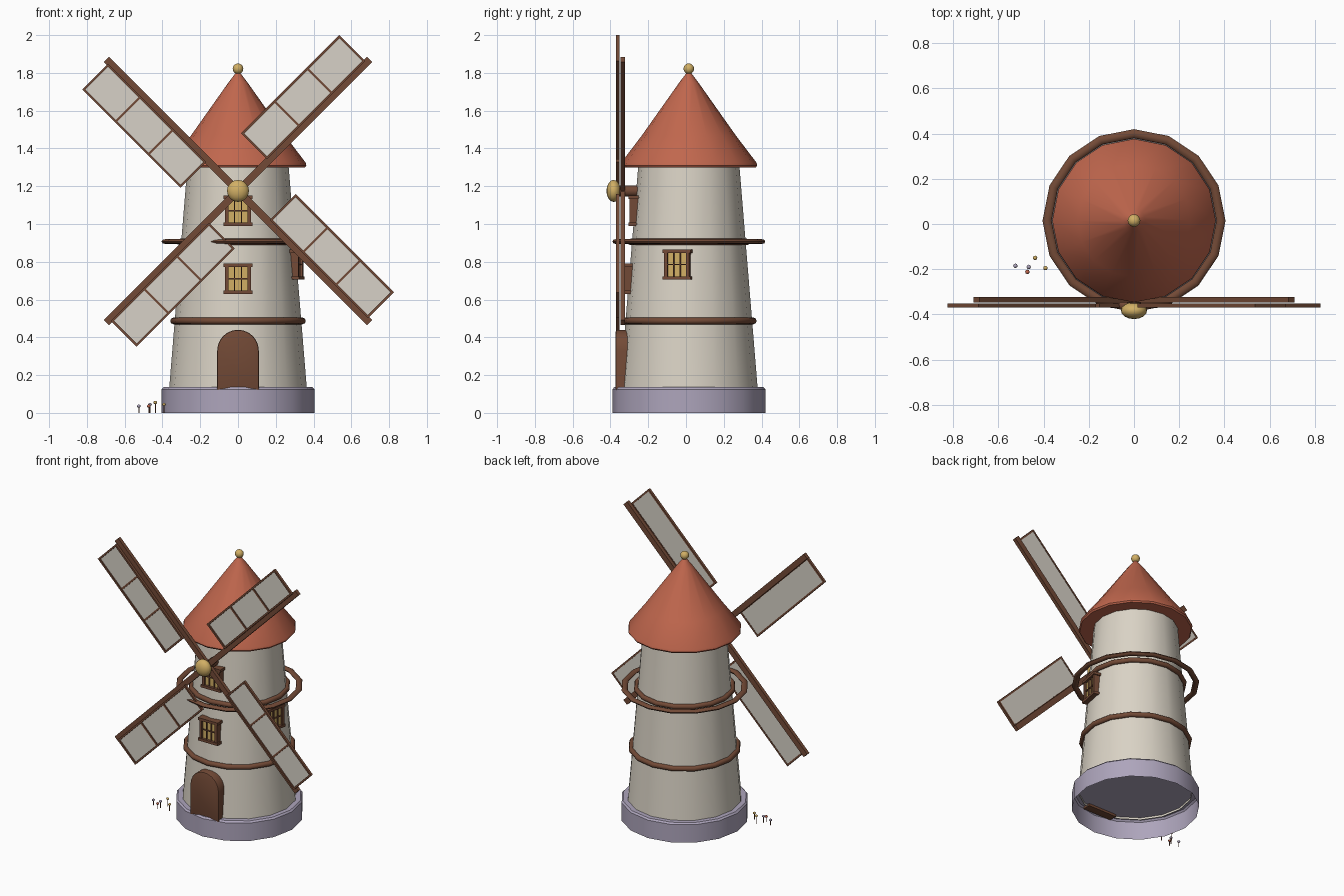
import bpy, bmesh, math
from mathutils import Matrix, Vector

if "Cube" in bpy.data.objects:
    bpy.data.objects.remove(bpy.data.objects["Cube"])

CY = 0.015      # tower axis in y
SIDES = 16


def material(name, rgb):
    m = bpy.data.materials.new(name)
    m.diffuse_color = (*rgb, 1)
    m.use_nodes = True
    m.node_tree.nodes["Principled BSDF"].inputs["Base Color"].default_value = m.diffuse_color
    return m


CREAM = material("cream_plaster", (0.70, 0.65, 0.56))
CLOTH = material("sail_cloth", (0.68, 0.64, 0.57))
RED = material("terracotta", (0.53, 0.135, 0.075))
STONE = material("lavender_stone", (0.42, 0.375, 0.50))
WOOD = material("brown_wood", (0.17, 0.068, 0.037))
GOLD = material("gold", (0.64, 0.43, 0.13))


def finish(name, bm, mat, matrix=None, smooth=None, normals=True):
    if matrix is not None:
        bm.transform(matrix)
    if normals:
        bmesh.ops.recalc_face_normals(bm, faces=bm.faces)
    me = bpy.data.meshes.new(name)
    bm.to_mesh(me)
    bm.free()
    me.materials.append(mat)
    ob = bpy.data.objects.new(name, me)
    bpy.context.collection.objects.link(ob)
    if smooth:
        bpy.ops.object.select_all(action='DESELECT')
        ob.select_set(True)
        bpy.context.view_layer.objects.active = ob
        bpy.ops.object.shade_smooth_by_angle(angle=math.radians(smooth))
    return ob


def lathe(name, profile, mat, cap_top=False, cap_bottom=False):
    """Turn an (r, z) profile, listed bottom to top, about the tower axis."""
    bm = bmesh.new()
    rings = []
    for r, z in profile:
        rings.append([bm.verts.new((r * math.cos(a), CY + r * math.sin(a), z))
                      for a in (i * math.tau / SIDES for i in range(SIDES))])
    for lo, hi in zip(rings, rings[1:]):
        for i in range(SIDES):
            j = (i + 1) % SIDES
            bm.faces.new((lo[i], lo[j], hi[j], hi[i]))
    if cap_top:
        bm.faces.new(rings[-1])
    if cap_bottom:
        bm.faces.new(rings[0][::-1])
    return finish(name, bm, mat, smooth=40, normals=False)


def hoop(name, major, minor, z, squash=1.0, section=8):
    """Ring around the tower."""
    bm = bmesh.new()
    grid = []
    for i in range(SIDES):
        a = i * math.tau / SIDES
        row = []
        for k in range(section):
            b = k * math.tau / section
            r = major + minor * math.cos(b)
            row.append(bm.verts.new((r * math.cos(a), CY + r * math.sin(a),
                                     z + minor * squash * math.sin(b))))
        grid.append(row)
    for i in range(SIDES):
        for k in range(section):
            n, m = (i + 1) % SIDES, (k + 1) % section
            bm.faces.new((grid[i][k], grid[n][k], grid[n][m], grid[i][m]))
    return finish(name, bm, WOOD, smooth=60)


def boxes(name, spans, mat, matrix=None):
    """Boxes given as (x0, x1, y0, y1, z0, z1), kept in one object."""
    bm = bmesh.new()
    for x0, x1, y0, y1, z0, z1 in spans:
        m = (Matrix.Translation(((x0 + x1) / 2, (y0 + y1) / 2, (z0 + z1) / 2))
             @ Matrix.Diagonal((x1 - x0, y1 - y0, z1 - z0, 1)))
        bmesh.ops.create_cube(bm, size=1, matrix=m)
    return finish(name, bm, mat, matrix)


def ball(name, loc, radii, mat, u=16, v=10):
    bm = bmesh.new()
    bmesh.ops.create_uvsphere(bm, u_segments=u, v_segments=v, radius=1)
    return finish(name, bm, mat, Matrix.Translation(loc) @ Matrix.Diagonal((*radii, 1)), 60)


def rod(name, loc, radius, length, mat, axis='Z', sides=12):
    bm = bmesh.new()
    bmesh.ops.create_cone(bm, cap_ends=True, segments=sides, radius1=radius,
                          radius2=radius, depth=length)
    m = Matrix.Translation(loc)
    if axis == 'Y':
        m = m @ Matrix.Rotation(math.pi / 2, 4, 'X')
    return finish(name, bm, mat, m, 40)


# Stone base (open underneath), tower wall and roof
lathe("stone_base", [(0.405, 0), (0.405, 0.125), (0.395, 0.136)], STONE, cap_top=True)
lathe("tower_wall", [(0.365, 0.122), (0.268, 1.305)], CREAM)
lathe("roof", [(0.355, 1.30), (0.362, 1.31), (0.358, 1.325), (0.25, 1.467),
               (0.05, 1.75), (0.012, 1.80)], RED, cap_top=True, cap_bottom=True)
ball("roof_finial", (0, CY, 1.822), (0.028, 0.028, 0.028), GOLD)

# Wooden hoops and the loose outer rail
hoop("lower_hoop", 0.341, 0.018, 0.487)
hoop("upper_hoop", 0.308, 0.017, 0.905)
hoop("outer_rail", 0.385, 0.020, 0.907, squash=0.65)

# Arched door
bm = bmesh.new()
outline = [(-0.11, 0.12), (0.11, 0.12)]
outline += [(0.11 * math.cos(a), 0.33 + 0.11 * math.sin(a))
            for a in (i * math.pi / 12 for i in range(13))]
face = bm.faces.new([bm.verts.new((x, -0.31, z)) for x, z in outline])
ext = bmesh.ops.extrude_face_region(bm, geom=[face])
front = [g for g in ext["geom"] if isinstance(g, bmesh.types.BMVert)]
bmesh.ops.translate(bm, verts=front, vec=(0, -0.062, 0))
rim = [e for e in bm.edges if e.verts[0] in front and e.verts[1] in front]
bmesh.ops.bevel(bm, geom=rim, offset=0.008, segments=2, affect='EDGES', profile=0.5)
finish("door", bm, WOOD, smooth=35)


# Windows, built facing -y and swung about the tower axis
def window(name, angle, radius, z):
    place = (Matrix.Translation((0, CY, z)) @ Matrix.Rotation(angle, 4, 'Z')
             @ Matrix.Translation((0, -radius, 0)))
    frame = [(-0.076, 0.076, -0.032, 0.02, 0.062, 0.08),
             (-0.076, 0.076, -0.032, 0.02, -0.08, -0.062)]
    for s in (-1, 1):
        frame.append((s * 0.059 - 0.009, s * 0.059 + 0.009, -0.027, 0.02, -0.064, 0.064))
        frame.append((s * 0.018 - 0.003, s * 0.018 + 0.003, -0.022, 0.01, -0.064, 0.064))
    frame.append((-0.052, 0.052, -0.022, 0.01, -0.003, 0.003))
    boxes(name + "_frame", frame, WOOD, place)
    boxes(name + "_panes", [(-0.055, 0.055, -0.014, 0.012, -0.065, 0.065)], GOLD, place)


window("upper_window", 0, 0.287, 1.07)
window("lower_window", 0, 0.317, 0.71)
window("side_window", math.radians(79), 0.312, 0.785)

# Axle and hub
HUB_Z = 1.175
rod("axle", (0, -0.30, HUB_Z), 0.03, 0.11, WOOD, 'Y')
ball("hub", (0, -0.383, HUB_Z), (0.058, 0.038, 0.058), GOLD)

# Four sails: spar, cloth and lattice frame, built along +x then turned
U0, U1, V0, V1, T = 0.227, 0.963, 0.010, 0.204, 0.006
for n in range(4):
    turn = (Matrix.Translation((0, 0, HUB_Z))
            @ Matrix.Rotation(-math.radians(45 + 90 * n), 4, 'Y'))
    boxes(f"sail_spar_{n}", [(0, 0.985, -0.348, -0.323, -0.019, 0.019)], WOOD, turn)
    boxes(f"sail_cloth_{n}", [(U0 + T, U1 - T, -0.361, -0.354, V0 + T, V1 - T)], CLOTH, turn)
    bars = [(U0, U1, -0.370, -0.352, v - T, v + T) for v in (V0 + T, V1 - T)]
    bars += [(u - T, u + T, -0.370, -0.352, V0, V1) for u in (U0 + T, U1 - T)]
    for k in (1, 2):
        u = U0 + (U1 - U0) * k / 3
        bars.append((u - T, u + T, -0.368, -0.357, V0, V1))
    boxes(f"sail_frame_{n}", bars, WOOD, turn)

# Small flowers beside the base
for n, (x, y, h, mat) in enumerate([(-0.525, -0.185, 0.036, STONE), (-0.472, -0.212, 0.036, RED),
                                    (-0.466, -0.190, 0.045, STONE), (-0.438, -0.150, 0.055, GOLD),
                                    (-0.392, -0.195, 0.045, GOLD)]):
    rod(f"flower_stem_{n}", (x, y, h / 2), 0.003, h, WOOD, sides=6)
    ball(f"flower_head_{n}", (x, y, h), (0.010, 0.010, 0.008), mat, 8, 6)
